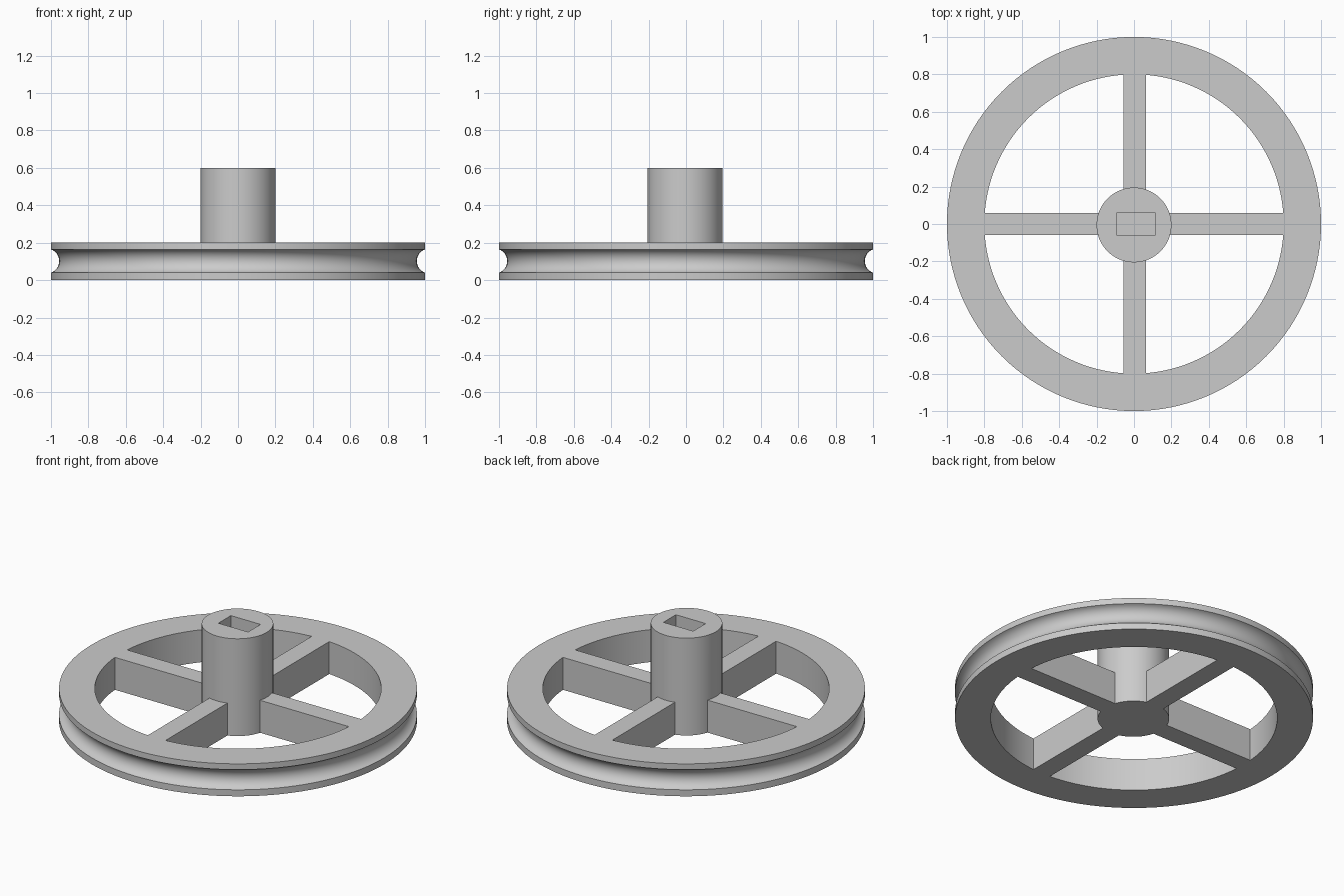
import bpy, bmesh, math
from mathutils import Matrix

if "Cube" in bpy.data.objects:
    bpy.data.objects.remove(bpy.data.objects["Cube"], do_unlink=True)

SEG = 128
HEIGHT, HUB_TOP = 0.2, 0.6
INNER, SPOKE = 0.8, 0.12

grey = bpy.data.materials.new("plain_grey")
grey.use_nodes = True
colour = (0.6, 0.6, 0.6, 1)
grey.diffuse_color = colour
grey.node_tree.nodes["Principled BSDF"].inputs["Base Color"].default_value = colour


def finish(bm, name):
    bmesh.ops.recalc_face_normals(bm, faces=bm.faces)
    mesh = bpy.data.meshes.new(name)
    bm.to_mesh(mesh)
    bm.free()
    mesh.materials.append(grey)
    obj = bpy.data.objects.new(name, mesh)
    bpy.context.collection.objects.link(obj)
    return obj


def box(name, size, centre):
    bm = bmesh.new()
    bmesh.ops.create_cube(bm, size=1, matrix=Matrix.Translation(centre) @ Matrix.Diagonal((*size, 1)))
    return finish(bm, name)


def cylinder(name, radius, height, centre):
    bm = bmesh.new()
    bmesh.ops.create_cone(bm, cap_ends=True, segments=SEG, radius1=radius, radius2=radius,
                          depth=height, matrix=Matrix.Translation(centre))
    return finish(bm, name)


def lathe(name, profile):
    """Revolve a closed (radius, z) profile about the z axis."""
    bm = bmesh.new()
    rings = []
    for i in range(SEG):
        a = math.tau * i / SEG
        rings.append([bm.verts.new((r * math.cos(a), r * math.sin(a), z)) for r, z in profile])
    n = len(profile)
    for i in range(SEG):
        a, b = rings[i], rings[(i + 1) % SEG]
        for j in range(n):
            k = (j + 1) % n
            bm.faces.new((a[j], b[j], b[k], a[k]))
    return finish(bm, name)


def boolean(target, tool, operation):
    mod = target.modifiers.new(operation.lower(), 'BOOLEAN')
    mod.operation, mod.solver, mod.object = operation, 'EXACT', tool
    bpy.context.view_layer.objects.active = target
    bpy.ops.object.modifier_apply(modifier=mod.name)
    bpy.data.objects.remove(tool, do_unlink=True)


# Rim with a rounded rope groove in its outer edge
half, depth, mid = 0.062, 0.044, 0.102
radius = (half ** 2 + depth ** 2) / (2 * depth)
centre_r = 1 - depth + radius
sweep = math.asin(half / radius)
steps = 16
groove = []
for i in range(steps + 1):
    a = sweep * (2 * i / steps - 1)
    groove.append((centre_r - radius * math.cos(a), mid + radius * math.sin(a)))
wheel = lathe("pulley_wheel", [(INNER, 0), (1, 0), *groove, (1, HEIGHT), (INNER, HEIGHT)])

# Crossed spokes, flush with both faces of the rim
reach = 2 * INNER + 0.04
cross = box("spokes", (reach, SPOKE, HEIGHT), (0, 0, HEIGHT / 2))
boolean(cross, box("spoke_bar", (SPOKE, reach, HEIGHT), (0.004, 0, HEIGHT / 2)), 'UNION')

# Hub post
boolean(cross, cylinder("hub", 0.2, HUB_TOP, (0, -0.005, HUB_TOP / 2)), 'UNION')
boolean(wheel, cross, 'UNION')

# Blind rectangular shaft socket in the hub top
boolean(wheel, box("socket_cutter", (0.203, 0.122, 0.8), (0.01, 0, HUB_TOP)), 'DIFFERENCE')

# Smooth round walls, crisp edges
bpy.ops.object.select_all(action='DESELECT')
wheel.select_set(True)
bpy.context.view_layer.objects.active = wheel
bpy.ops.object.shade_smooth_by_angle(angle=math.radians(30))
